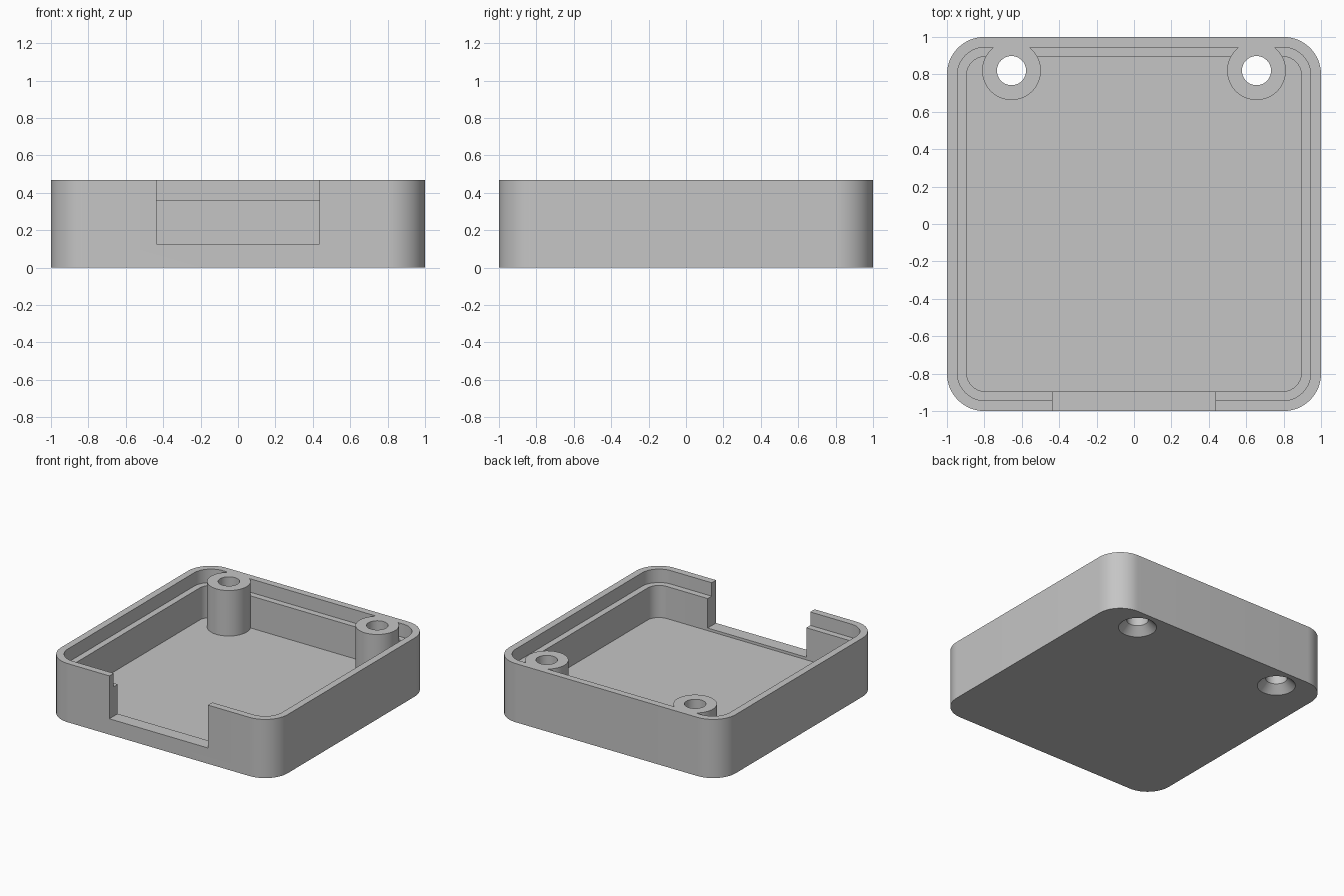
import bpy, bmesh, math

HEIGHT = 0.468
BOSS_X, BOSS_Y = 0.655, 0.82

cube = bpy.data.objects.get("Cube")
if cube:
    bpy.data.objects.remove(cube, do_unlink=True)

grey = bpy.data.materials.new("plain_grey")
grey.use_nodes = True
colour = (0.56, 0.56, 0.56, 1)
grey.diffuse_color = colour
for node in grey.node_tree.nodes:
    if node.type == "BSDF_PRINCIPLED":
        node.inputs["Base Color"].default_value = colour


def rounded_loop(half, radius, segments=16):
    """Points of a rounded square; radius equal to half gives a circle."""
    points = []
    for corner in range(4):
        mid = math.pi / 4 + corner * math.pi / 2
        cx = math.copysign(half - radius, math.cos(mid))
        cy = math.copysign(half - radius, math.sin(mid))
        for i in range(segments + 1):
            a = (corner + i / segments) * math.pi / 2
            points.append((cx + radius * math.cos(a), cy + radius * math.sin(a)))
    return points


def loft(name, rings, centre=(0, 0)):
    """Closed solid through (half width, corner radius, z) rings."""
    bm = bmesh.new()
    loops = [[bm.verts.new((x + centre[0], y + centre[1], z))
              for x, y in rounded_loop(half, radius)]
             for half, radius, z in rings]
    for low, high in zip(loops, loops[1:]):
        n = len(low)
        for i in range(n):
            j = (i + 1) % n
            bm.faces.new((low[i], low[j], high[j], high[i]))
    bm.faces.new(loops[0][::-1])
    bm.faces.new(loops[-1])
    bmesh.ops.remove_doubles(bm, verts=bm.verts, dist=1e-5)
    bmesh.ops.recalc_face_normals(bm, faces=bm.faces)
    mesh = bpy.data.meshes.new(name)
    bm.to_mesh(mesh)
    bm.free()
    obj = bpy.data.objects.new(name, mesh)
    bpy.context.collection.objects.link(obj)
    return obj


def activate(obj):
    bpy.ops.object.select_all(action="DESELECT")
    obj.select_set(True)
    bpy.context.view_layer.objects.active = obj


def cut(target, cutter):
    """Subtract the cutter from the target and discard it."""
    cutter.hide_render = True
    mod = target.modifiers.new("cut", "BOOLEAN")
    mod.operation = "DIFFERENCE"
    mod.solver = "EXACT"
    mod.object = cutter
    activate(target)
    bpy.ops.object.modifier_apply(modifier=mod.name)
    bpy.data.objects.remove(cutter, do_unlink=True)


# Solid outer block with rounded corners
tray = loft("open_case", [(1, 0.2, 0), (1, 0.2, HEIGHT)])
tray.data.materials.append(grey)

# Stepped pocket with a lid ledge, leaving two full height screw posts
pocket = loft("pocket", [(0.895, 0.1, 0.105), (0.895, 0.1, 0.361),
                         (0.945, 0.15, 0.361), (0.945, 0.15, 0.7)])
for side in (-1, 1):
    cut(pocket, loft("post", [(0.157, 0.157, 0), (0.157, 0.157, 0.9)],
                     (side * BOSS_X, BOSS_Y)))
cut(tray, pocket)

# Opening in the front wall
bpy.ops.mesh.primitive_cube_add(size=1, location=(0, -1, 0.526))
opening = bpy.context.object
opening.scale = (0.87, 0.4, 0.8)
bpy.context.view_layer.update()
cut(tray, opening)

# Screw holes, countersunk underneath
for side in (-1, 1):
    hole = [(0.158, 0.158, -0.02), (0.078, 0.078, 0.06), (0.078, 0.078, 0.8)]
    cut(tray, loft("screw_hole", hole, (side * BOSS_X, BOSS_Y)))

activate(tray)
bpy.ops.object.shade_smooth_by_angle(angle=math.radians(30))
